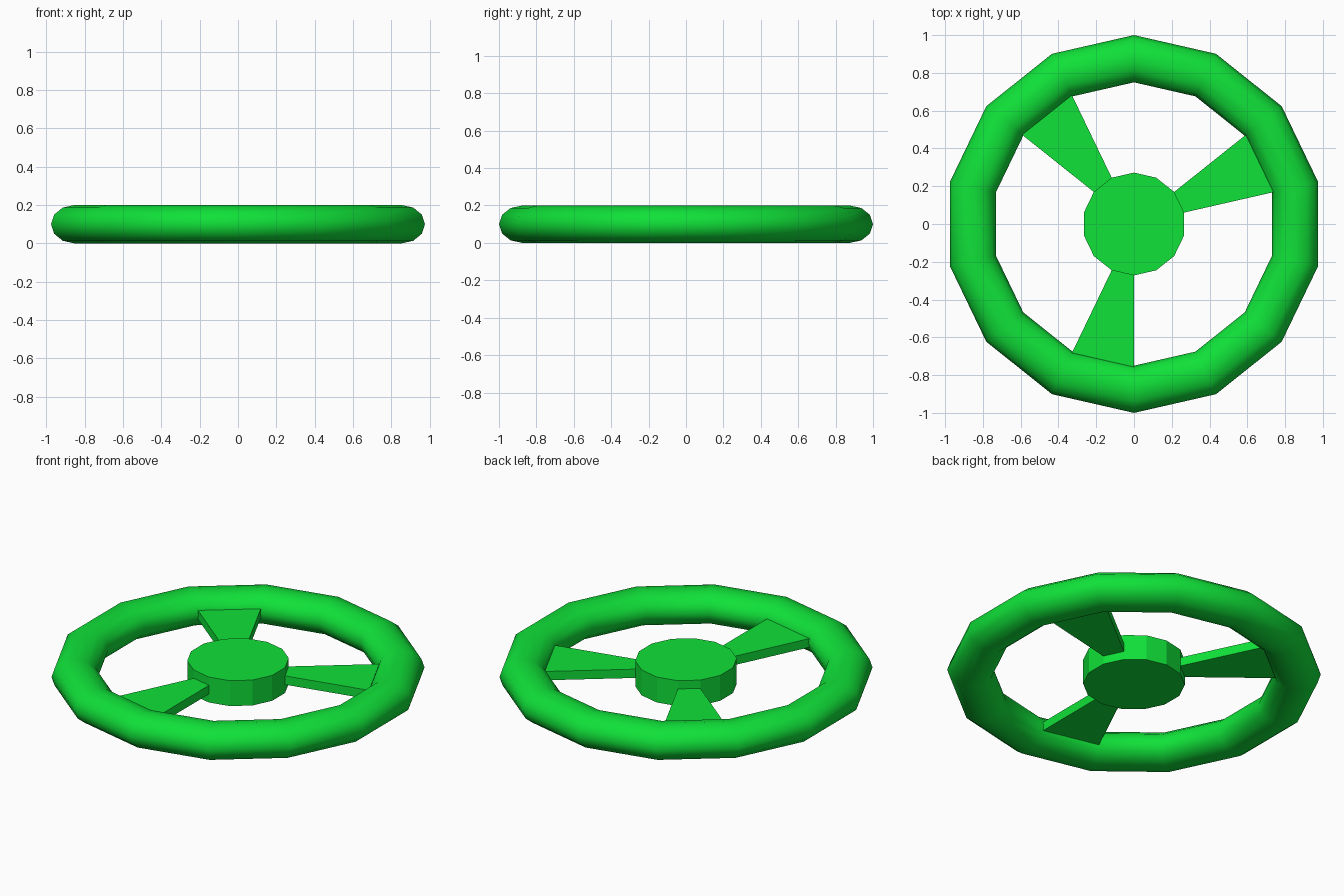
import bpy, bmesh
from math import sin, cos, pi

if "Cube" in bpy.data.objects:
    bpy.data.objects.remove(bpy.data.objects["Cube"])

SIDES = 14
TUBE_SIDES = 12
MID_Z = 0.1

green = bpy.data.materials.new("green")
green.diffuse_color = (0.005, 0.75, 0.04, 1)
green.use_nodes = True
green.node_tree.nodes["Principled BSDF"].inputs["Base Color"].default_value = green.diffuse_color


def polar(r, k, z):
    a = pi / 2 + k * 2 * pi / SIDES
    return (r * cos(a), r * sin(a), z)


def finish(name, bm):
    bmesh.ops.recalc_face_normals(bm, faces=bm.faces)
    mesh = bpy.data.meshes.new(name)
    bm.to_mesh(mesh)
    bm.free()
    mesh.materials.append(green)
    obj = bpy.data.objects.new(name, mesh)
    bpy.context.collection.objects.link(obj)
    return obj


def prism(name, outline, z0, z1):
    bm = bmesh.new()
    low = [bm.verts.new((x, y, z0)) for x, y, _ in outline]
    high = [bm.verts.new((x, y, z1)) for x, y, _ in outline]
    bm.faces.new(low)
    bm.faces.new(high)
    n = len(outline)
    for i in range(n):
        j = (i + 1) % n
        bm.faces.new((low[i], low[j], high[j], high[i]))
    return finish(name, bm)


# Rim: slightly flattened tube swept round 14 sides
bm = bmesh.new()
rings = []
for k in range(SIDES):
    ring = []
    for t in range(TUBE_SIDES):
        a = 2 * pi * t / TUBE_SIDES
        ring.append(bm.verts.new(polar(0.875 + 0.125 * cos(a), k, MID_Z + 0.1 * sin(a))))
    rings.append(ring)
for k in range(SIDES):
    r0, r1 = rings[k], rings[(k + 1) % SIDES]
    for t in range(TUBE_SIDES):
        u = (t + 1) % TUBE_SIDES
        bm.faces.new((r0[t], r1[t], r1[u], r0[u]))
for f in bm.faces:
    f.smooth = True
finish("rim", bm)

# Hub: flat-sided disc
prism("hub", [polar(0.272, k, 0) for k in range(SIDES)], 0.025, 0.175)

# Spokes: wedges joining one hub side to the matching rim side
for n, k in enumerate((-3, 1, 6), 1):
    outline = [polar(0.272, k, 0), polar(0.757, k, 0),
               polar(0.757, k + 1, 0), polar(0.272, k + 1, 0)]
    prism(f"spoke_{n}", outline, MID_Z - 0.026, MID_Z + 0.026)
